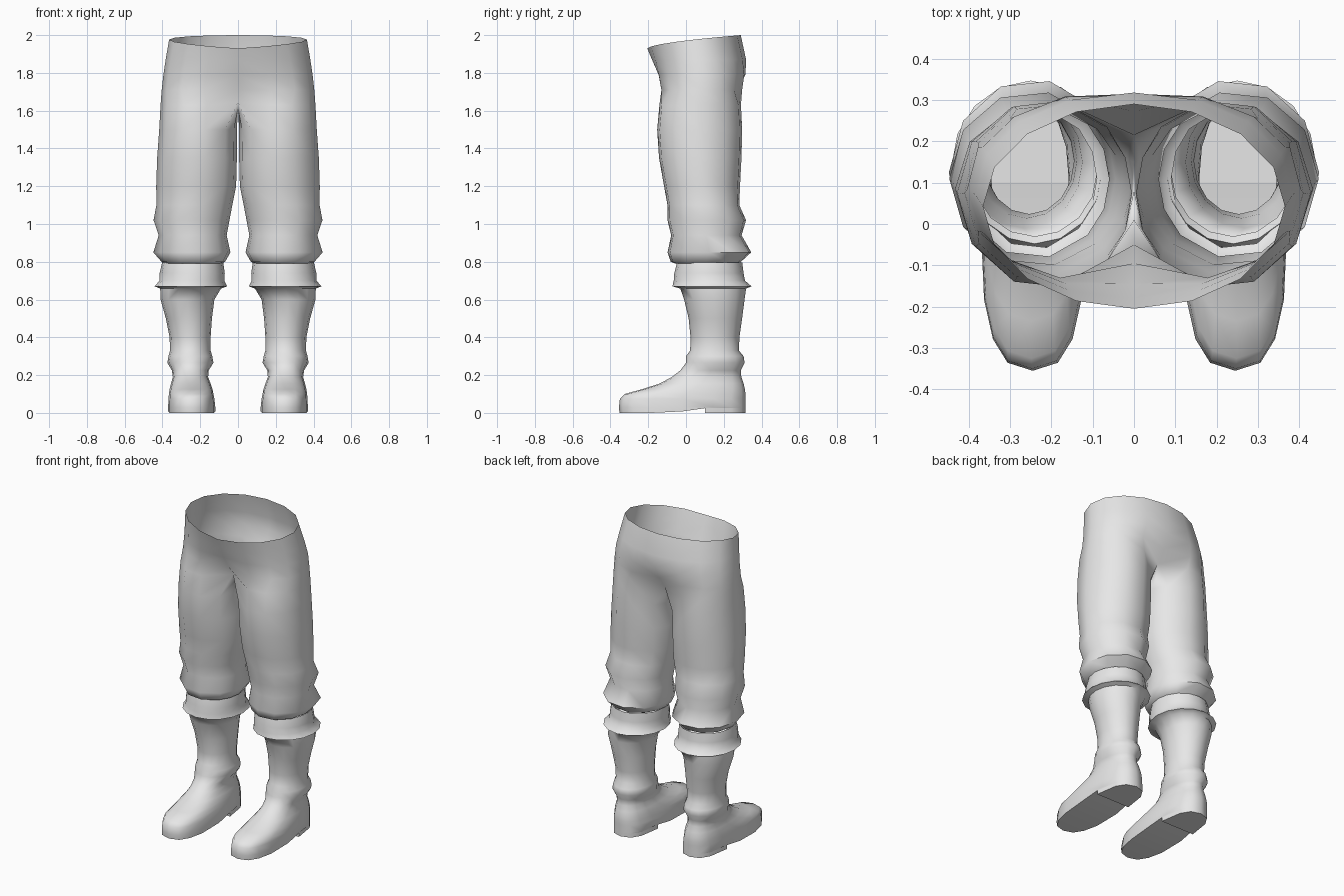
import bpy, bmesh, math

grey = bpy.data.materials.new("light_grey")
grey.diffuse_color = (0.8, 0.8, 0.8, 1)


def oval(z, x0, x1, y0, y1, angles, p=1.0):
    """Superellipse ring inside a box, counter-clockwise seen from above."""
    def bend(v):
        return math.copysign(abs(v) ** p, v)
    cx, cy, rx, ry = (x0 + x1) / 2, (y0 + y1) / 2, (x1 - x0) / 2, (y1 - y0) / 2
    return [(cx + rx * bend(math.cos(math.radians(a))),
             cy + ry * bend(math.sin(math.radians(a))), z) for a in angles]


def bridge(bm, top, low, closed):
    n = len(top)
    for i in range(n if closed else n - 1):
        j = (i + 1) % n
        bm.faces.new((top[i], low[i], low[j], top[j]))


def add_rings(bm, rings):
    return [[bm.verts.new(c) for c in r] for r in rings]


def finish(bm, name, angle):
    me = bpy.data.meshes.new(name)
    bm.to_mesh(me)
    bm.free()
    me.materials.append(grey)
    ob = bpy.data.objects.new(name, me)
    bpy.context.collection.objects.link(ob)
    bpy.ops.object.select_all(action='DESELECT')
    ob.select_set(True)
    bpy.context.view_layer.objects.active = ob
    bpy.ops.object.shade_smooth_by_angle(angle=math.radians(angle))
    mir = ob.modifiers.new("mirror", 'MIRROR')
    mir.use_axis[0] = True
    mir.merge_threshold = 0.001


# Trousers: half hip arcs that turn into closed leg rings at the crotch
OUTER = [-135 + 33.75 * i for i in range(9)]
LEG = OUTER + [157.5, 180, 202.5]
HALF = [-90 + 22.5 * i for i in range(9)]

rim = oval(0, -0.365, 0.365, -0.205, 0.29, HALF)
rim = [(x, y, 1.93 + 0.07 * max(0, (y + 0.205) / 0.495) ** 0.6) for x, y, z in rim]
hips = [
    rim,
    oval(1.87, -0.383, 0.383, -0.180, 0.318, HALF, 0.95),
    oval(1.79, -0.395, 0.395, -0.160, 0.325, HALF, 0.9),
    oval(1.71, -0.404, 0.404, -0.145, 0.312, HALF, 0.85),
]
# Pull the centre line in towards the crotch
for ring, front, back in ((hips[2], 0.015, -0.01), (hips[3], 0.05, -0.04)):
    ring[0] = (0, ring[0][1] + front, ring[0][2])
    ring[8] = (0, ring[8][1] + back, ring[8][2])

crotch = oval(1.63, 0, 0.41, -0.145, 0.295, LEG)
crotch[0] = (0, -0.05, 1.645)
crotch[8] = (0, 0.215, 1.63)
for i, y in ((9, 0.15), (10, 0.08), (11, 0.01)):
    crotch[i] = (0, y, 1.61)

legs = [oval(*r, LEG) for r in (
    (1.50, 0.006, 0.417, -0.157, 0.302),
    (1.35, 0.006, 0.428, -0.147, 0.298),
    (1.20, 0.010, 0.433, -0.120, 0.290),
    (1.10, 0.030, 0.432, -0.102, 0.286),
    (1.02, 0.045, 0.447, -0.102, 0.322),
    (0.94, 0.060, 0.420, -0.082, 0.298),
    (0.85, 0.040, 0.448, -0.102, 0.350),
    (0.80, 0.068, 0.405, -0.085, 0.295),
    (0.79, 0.090, 0.390, -0.060, 0.280),
)]
bm = bmesh.new()
h = add_rings(bm, hips)
l = add_rings(bm, [crotch] + legs)
for a, b in zip(h, h[1:]):
    bridge(bm, a, b, False)
bridge(bm, h[-1], l[0][:9], False)
for a, b in zip(l, l[1:]):
    bridge(bm, a, b, True)
finish(bm, "trousers", 60)

# Boots: folded cuff, shaft, ankle crease and foot in one loft
N = 16
ROUND = [-90 + 360 / N * i for i in range(N)]
boot = [oval(*r[:5], ROUND, r[5]) for r in (
    (0.780, 0.090, 0.390, -0.030, 0.280, 1),
    (0.795, 0.078, 0.402, -0.048, 0.298, 1),
    (0.740, 0.070, 0.415, -0.062, 0.305, 1),
    (0.700, 0.072, 0.415, -0.065, 0.312, 1),
    (0.670, 0.058, 0.442, -0.072, 0.347, 1),
    (0.658, 0.090, 0.412, -0.030, 0.318, 1),
    (0.600, 0.125, 0.410, -0.010, 0.310, 1),
    (0.500, 0.138, 0.382, 0.014, 0.297, 1),
    (0.400, 0.145, 0.362, 0.024, 0.283, 1),
    (0.330, 0.145, 0.360, 0.022, 0.280, 1),
    (0.300, 0.136, 0.368, 0.000, 0.305, 1),
    (0.265, 0.130, 0.374, 0.000, 0.310, 1),
    (0.225, 0.155, 0.350, -0.030, 0.290, 0.95),
    (0.190, 0.158, 0.345, -0.075, 0.293, 0.9),
    (0.155, 0.145, 0.355, -0.140, 0.305, 0.85),
    (0.125, 0.135, 0.362, -0.235, 0.312, 0.8),
    (0.100, 0.130, 0.366, -0.325, 0.315, 0.75),
    (0.075, 0.125, 0.368, -0.350, 0.315, 0.75),
    (0.030, 0.120, 0.370, -0.355, 0.315, 0.75),
)]
# Sole edge: flat under the ball, rising into the arch before the heel
sole = oval(0, 0.120, 0.370, -0.352, 0.315, ROUND, 0.75)
for i, (x, y, z) in enumerate(sole):
    if i in (5, N - 5):
        y = 0.10
    sole[i] = (x, y, 0.025 if y > 0.09 else (0.008 if y > -0.1 else 0))

bm = bmesh.new()
b = add_rings(bm, boot + [sole])
for a, c in zip(b, b[1:]):
    bridge(bm, a, c, True)
s = b[-1]
heel = []
for i in range(N // 2):
    quad = [s[i], s[-i % N], s[N - i - 1], s[i + 1]]
    face = bm.faces.new(list(dict.fromkeys(quad)))
    if i >= 5:
        heel.append(face)
# Heel block
new = bmesh.ops.extrude_face_region(bm, geom=heel)["geom"]
for v in new:
    if isinstance(v, bmesh.types.BMVert):
        v.co.z = 0
finish(bm, "boots", 60)
